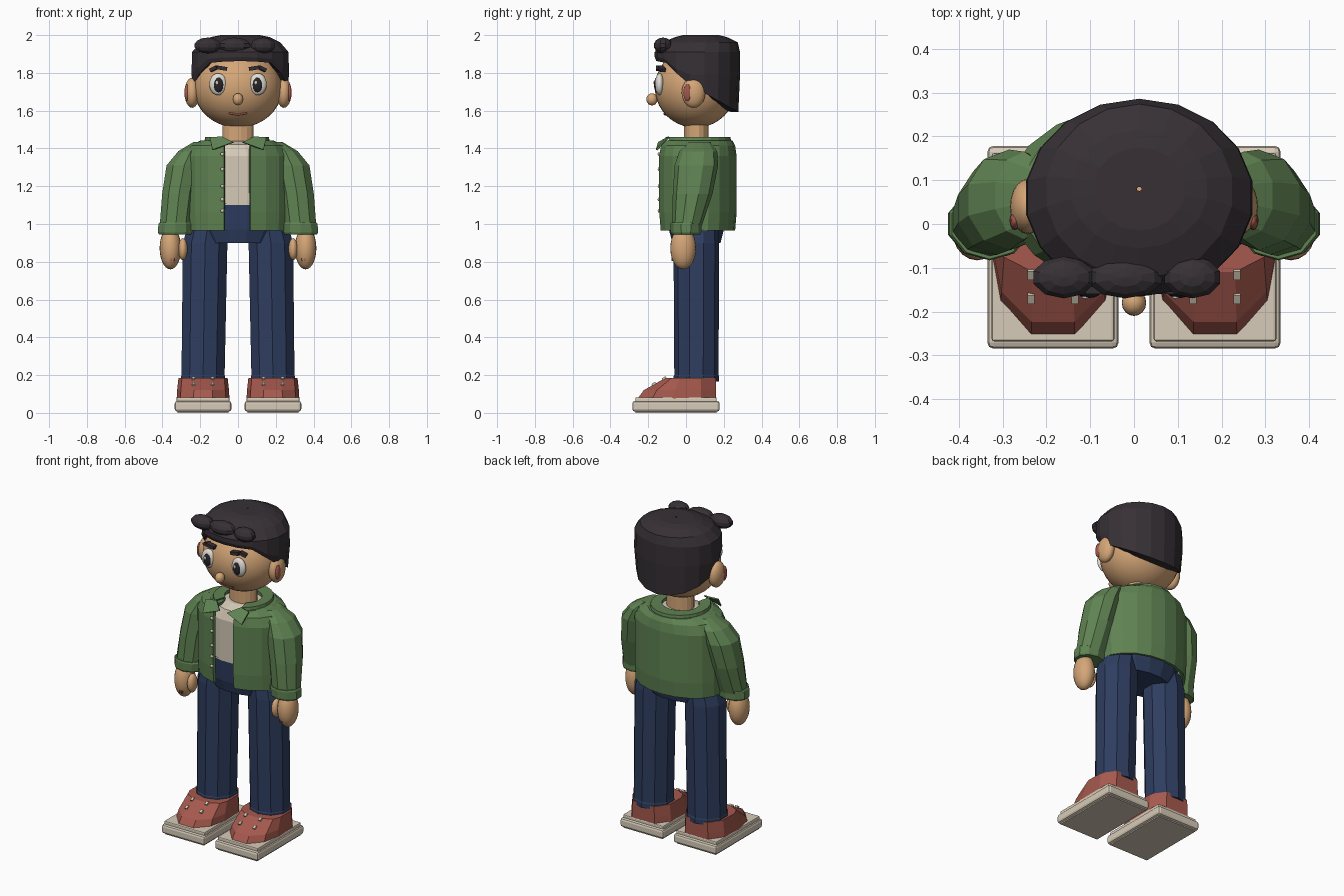
import bpy, bmesh, math
from math import sin, cos, pi, asin

if "Cube" in bpy.data.objects:
    bpy.data.objects.remove(bpy.data.objects["Cube"])


def mat(name, c):
    m = bpy.data.materials.new(name)
    m.diffuse_color = (*c, 1)
    m.use_nodes = True
    m.node_tree.nodes["Principled BSDF"].inputs["Base Color"].default_value = m.diffuse_color
    return m


SKIN = mat("skin", (.66, .38, .185))
GREEN = mat("jacket green", (.115, .225, .085))
NAVY = mat("trouser navy", (.027, .047, .115))
RED = mat("shoe red", (.38, .10, .075))
CREAM = mat("cream", (.68, .60, .48))
HAIR = mat("hair", (.038, .03, .036))
WHITE = mat("eye white", (.75, .72, .66))
DARK = mat("eye dark", (.02, .018, .022))


def make(name, bm, m, smooth=False):
    bmesh.ops.recalc_face_normals(bm, faces=bm.faces)
    me = bpy.data.meshes.new(name)
    bm.to_mesh(me)
    bm.free()
    me.materials.append(m)
    for p in me.polygons:
        p.use_smooth = smooth
    ob = bpy.data.objects.new(name, me)
    bpy.context.collection.objects.link(ob)
    return ob


def loft(name, rings, m, closed=True, cap=True, thick=0):
    """Skin a stack of point rings; open shells get a thickness."""
    bm = bmesh.new()
    vs = [[bm.verts.new(p) for p in r] for r in rings]
    n = len(vs[0])
    for a, b in zip(vs, vs[1:]):
        for i in range(n if closed else n - 1):
            j = (i + 1) % n
            bm.faces.new((a[i], a[j], b[j], b[i]))
    if cap:
        bm.faces.new(vs[0])
        bm.faces.new(vs[-1])
    ob = make(name, bm, m)
    if thick:
        s = ob.modifiers.new("thickness", 'SOLIDIFY')
        s.thickness = thick
        s.offset = -1
    return ob


def oval(cx, cy, z, rx, ry, n=16):
    return [(cx + rx * cos(2 * pi * (i + .5) / n), cy + ry * sin(2 * pi * (i + .5) / n), z) for i in range(n)]


def ball(name, c, r, m, seg=24, rng=16, smooth=True, rot=0):
    bm = bmesh.new()
    bmesh.ops.create_uvsphere(bm, u_segments=seg, v_segments=rng, radius=1)
    bmesh.ops.scale(bm, vec=r, verts=bm.verts)
    ob = make(name, bm, m, smooth)
    ob.location = c
    ob.rotation_euler = (0, rot, 0)
    return ob


def box(name, c, s, m, rot=(0, 0, 0), bevel=0):
    bm = bmesh.new()
    bmesh.ops.create_cube(bm, size=1)
    bmesh.ops.scale(bm, vec=s, verts=bm.verts)
    if bevel:
        bmesh.ops.bevel(bm, geom=bm.edges[:], offset=bevel, segments=2, profile=.5, affect='EDGES')
    ob = make(name, bm, m)
    ob.location = c
    ob.rotation_euler = rot
    return ob


def front_open(z, rx, ry, gap, n=18, cy=.06):
    """Oval ring left open at the front by the half width gap."""
    g = asin(min(.95, gap / rx))
    pts = []
    for i in range(n + 1):
        a = -pi / 2 + g + (2 * pi - 2 * g) * i / n
        pts.append((rx * cos(a) - .005, cy + ry * sin(a), z))
    return pts


# Head, neck and face
HC, HR = (0, .05, 1.722), (.235, .215, .212)


def face_y(x, z):
    k = 1 - ((x - HC[0]) / HR[0]) ** 2 - ((z - HC[2]) / HR[2]) ** 2
    return HC[1] - HR[1] * math.sqrt(max(k, 0))


ball("head", HC, HR, SKIN, 32, 20)
loft("neck", [oval(0, .055, 1.40, .085, .066), oval(0, .055, 1.55, .085, .066)], SKIN)
ball("nose", (0, -.18, 1.66), (.028, .03, .032), SKIN, 16, 10)
for s in (-1, 1):
    ball("ear", (s * .243, .04, 1.695), (.04, .063, .08), SKIN, 20, 12)
    ball("inner_ear", (s * .272, .008, 1.695), (.012, .022, .045), RED, 14, 8)
    ball("eye", (s * .105, -.14, 1.74), (.047, .024, .058), WHITE, 20, 12)
    ball("iris", (s * .103, -.155, 1.737), (.027, .014, .04), DARK, 16, 10)
    ball("eye_glint", (s * .103 - .008, -.167, 1.748), (.008, .005, .011), WHITE, 10, 6)
    # arched brow in two pieces
    box("brow_inner", (s * .085, -.145, 1.825), (.055, .03, .02), HAIR, (0, s * -.15, 0))
    box("brow_outer", (s * .128, -.128, 1.822), (.04, .03, .018), HAIR, (0, s * .45, s * .35))
for i in range(-2, 3):
    x, z = i * .018, 1.579 + .003 * abs(i)
    box("mouth", (x, face_y(x, z), z), (.02, .012, .009), RED, (0, -.1 * i, .1 * i))


# Hair cap with a hem that drops towards the nape
def hem(y):
    p = [(-.17, 1.865), (-.09, 1.85), (-.02, 1.76), (.29, 1.585)]
    for (a, za), (b, zb) in zip(p, p[1:]):
        if y <= b:
            return za + (zb - za) * (y - a) / (b - a)
    return 1.585


def hair_ring(z, sx, sy, cy=.06):
    return oval(.012, cy, z, .262 * sx, .226 * sy, 18)


low = [(x, y, hem(y)) for x, y, _ in hair_ring(0, .955, .96)]
mid = [(x, y, max(hem(y) + .02, 1.79)) for x, y, _ in hair_ring(0, 1, 1)]
loft("hair", [low, mid, hair_ring(1.91, .99, 1), hair_ring(1.962, .82, .88, .075),
              hair_ring(1.99, .6, .6, .08), hair_ring(2.0, .4, .42, .08), hair_ring(2.0, .02, .02, .08)],
     HAIR, cap=False, thick=.05)
for x, rx in ((-.16, .075), (-.02, .09), (.133, .068)):
    ball("hair_tuft", (x, -.122, 1.945), (rx, .049, .042), HAIR, 10, 7, False)

# Shirt and trousers
loft("shirt", [oval(0, .06, 1.10, .25, .165), oval(0, .06, 1.36, .25, .17),
               oval(0, .06, 1.42, .17, .15), oval(0, .06, 1.44, .10, .09)], CREAM)
loft("hips", [oval(0, .055, .90, .20, .13), oval(0, .055, .97, .25, .148),
              oval(0, .055, 1.11, .25, .16)], NAVY)

# Open jacket, collar and buttons
loft("jacket", [front_open(z, rx, ry, .07) for z, rx, ry in
                ((.965, .282, .2), (1.06, .285, .208), (1.36, .287, .208), (1.415, .255, .2),
                 (1.443, .19, .185), (1.44, .115, .10))],
     GREEN, closed=False, cap=False, thick=.018)
loft("collar", [front_open(1.435, .175, .18, .09), front_open(1.46, .17, .175, .09),
                front_open(1.458, .11, .10, .07), front_open(1.44, .11, .10, .07)],
     GREEN, closed=False, cap=False, thick=.01)
for s in (-1, 1):
    tri = [(s * .085, -.085, 1.46), (s * .025, -.14, 1.43), (s * .135, -.152, 1.39), (s * .15, -.1, 1.455)]
    loft("collar_point", [tri, [(x, y - .008, z + .004) for x, y, z in tri]], GREEN)
for z in (1.07, 1.13, 1.2, 1.29, 1.37):
    ball("button", (-.083, -.143, z), (.01, .007, .01), CREAM, 10, 6)

for s in (-1, 1):
    # Sleeve and cuff
    loft("sleeve", [oval(s * x, y, z, rx, ry, 10) for z, x, y, rx, ry in
                    ((.96, .333, .0, .088, .074), (1.16, .312, .035, .094, .105), (1.31, .285, .055, .098, .115),
                     (1.385, .25, .065, .07, .1), (1.435, .2, .07, .035, .06))], GREEN)
    loft("cuff", [oval(s * x, .0, z, rx, ry, 10) for z, x, rx, ry in
                  ((.945, .333, .09, .076), (.955, .333, .096, .081), (1.0, .33, .096, .083),
                   (1.008, .33, .09, .08))], GREEN)
    # Hand
    ball("hand", (s * .358, -.015, .872), (.057, .068, .112), SKIN, 20, 14)
    ball("thumb", (s * .292, -.035, .867), (.025, .038, .058), SKIN, 16, 10)
    for dx in (-.008, .008):
        box("palm_crease", (s * .347 + dx, -.07, .812), (.005, .012, .016), RED)
    # Trouser leg with turned hem
    loft("trouser_leg", [oval(s * x, .055, z, rx, ry, 10) for z, x, rx, ry in
                         ((.165, .185, .122, .12), (.195, .185, .122, .12), (.2, .185, .12, .117),
                          (.9, .174, .124, .121), (.99, .16, .11, .115))], NAVY)
    # Shoe: sole slab, welt, faceted upper, laces
    cx = s * .185
    box("shoe_sole", (cx, -.053, .035), (.30, .463, .056), CREAM, bevel=.014)
    box("sole_tread", (cx, -.053, .01), (.27, .43, .02), CREAM)
    box("shoe_welt", (cx, -.053, .069), (.28, .43, .026), CREAM, bevel=.006)
    half = [(.05, -.26), (.12, -.18), (.14, -.07), (.138, .08), (.08, .16)]
    outline = half + [(-x, y) for x, y in reversed(half)]
    loft("shoe_upper", [[(cx + x * kx, y * k if y < 0 else y, z) for x, y in outline] for z, kx, k in
                        ((.07, 1, 1), (.12, .98, .86), (.185, .93, .42))], RED)
    for dx in (-.05, .05):
        for y, z in ((-.17, .153), (-.115, .183)):
            box("lace", (cx + dx, y, z), (.016, .022, .012), CREAM, (.55, 0, 0))
